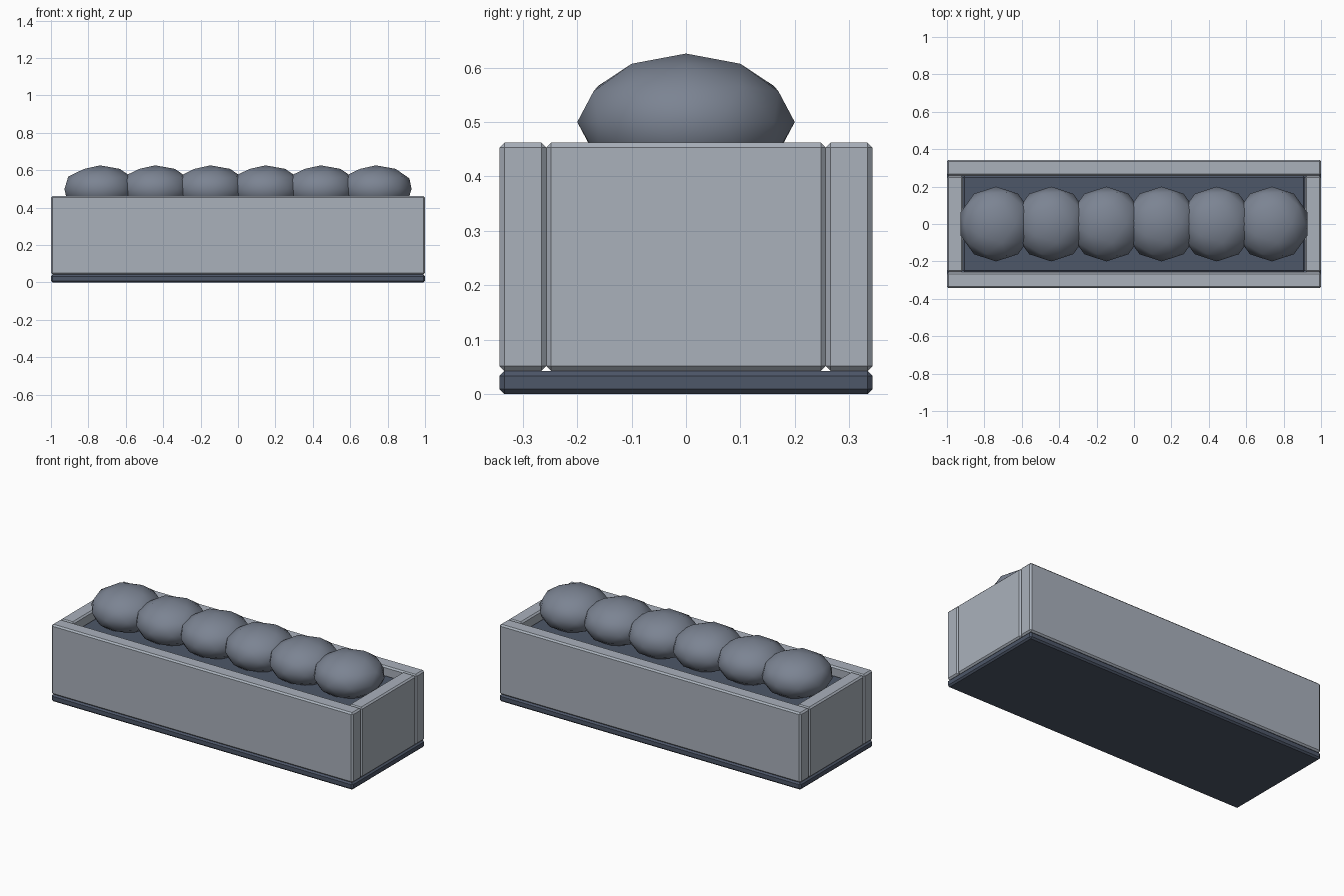
import bpy

if "Cube" in bpy.data.objects:
    bpy.data.objects.remove(bpy.data.objects["Cube"])


def material(name, color):
    mat = bpy.data.materials.new(name)
    mat.diffuse_color = (*color, 1)
    mat.use_nodes = True
    mat.node_tree.nodes["Principled BSDF"].inputs["Base Color"].default_value = mat.diffuse_color
    return mat


PANEL = material("panel_grey", (0.40, 0.44, 0.50))
DARK = material("dark_slate", (0.075, 0.095, 0.14))
LEAF = material("mid_grey", (0.20, 0.23, 0.29))


def box(name, lo, hi, mat, bevel=0.009):
    """Chamfered box between two opposite corners."""
    center = [(a + b) / 2 for a, b in zip(lo, hi)]
    bpy.ops.mesh.primitive_cube_add(size=1, location=center)
    obj = bpy.context.object
    obj.name = name
    obj.scale = [b - a for a, b in zip(lo, hi)]
    bpy.ops.object.transform_apply(location=False, rotation=False, scale=True)
    mod = obj.modifiers.new("edge_chamfer", 'BEVEL')
    mod.width = bevel
    mod.segments = 1
    obj.data.materials.append(mat)
    return obj


L, W = 1.0, 0.343        # half length and half width
IN_L, IN_W = 0.914, 0.257  # inner half sizes
BASE, RIM = 0.042, 0.462

# Base plate
box("base", (-L, -W, 0), (L, W, BASE), DARK)

# Long walls
box("front_wall", (-L, -W, BASE), (L, -IN_W, RIM), PANEL)
box("back_wall", (-L, IN_W, BASE), (L, W, RIM), PANEL)

# End walls fitted between the long walls
box("left_wall", (-L, -IN_W, BASE), (-IN_L, IN_W, RIM), PANEL)
box("right_wall", (IN_L, -IN_W, BASE), (L, IN_W, RIM), PANEL)

# Soil filling
box("soil", (-IN_L, -IN_W, BASE), (IN_L, IN_W, 0.41), DARK)

# Row of six squashed low-poly shrubs
for i in range(6):
    x = (i - 2.5) * 0.295
    bpy.ops.mesh.primitive_ico_sphere_add(subdivisions=2, radius=1, location=(x, 0, 0.5))
    shrub = bpy.context.object
    shrub.name = f"shrub_{i + 1}"
    shrub.scale = (0.2, 0.2, 0.126)
    bpy.ops.object.transform_apply(location=False, rotation=False, scale=True)
    bpy.ops.object.shade_smooth()
    shrub.data.materials.append(LEAF)
